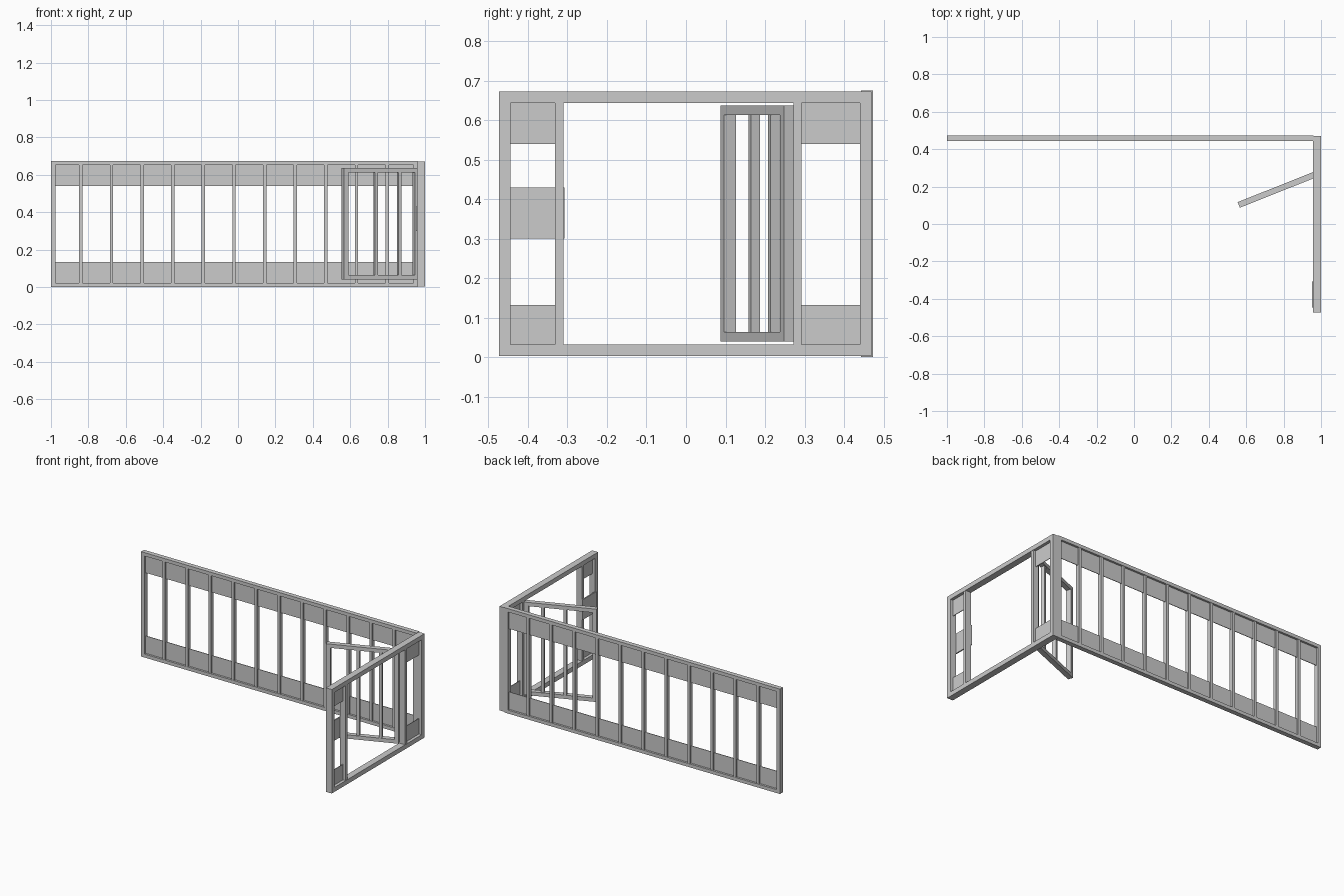
import bpy, bmesh
from math import radians
from mathutils import Matrix, Vector

if "Cube" in bpy.data.objects:
    bpy.data.objects.remove(bpy.data.objects["Cube"])


def part(name, boxes, matrix=Matrix()):
    """One object from boxes given as (x0, x1, y0, y1, z0, z1)."""
    bm = bmesh.new()
    for x0, x1, y0, y1, z0, z1 in boxes:
        size = Matrix.Diagonal((x1 - x0, y1 - y0, z1 - z0, 1))
        centre = Matrix.Translation(Vector((x0 + x1, y0 + y1, z0 + z1)) / 2)
        bmesh.ops.create_cube(bm, size=1, matrix=centre @ size)
    mesh = bpy.data.meshes.new(name)
    bm.to_mesh(mesh)
    bm.free()
    obj = bpy.data.objects.new(name, mesh)
    obj.matrix_world = matrix
    bpy.context.collection.objects.link(obj)
    return obj


def frame(a0, a1, b0, b1, z0, z1, post, rail):
    """Rectangular frame running along x: two posts and two rails."""
    return [(a0, a0 + post, b0, b1, z0, z1), (a1 - post, a1, b0, b1, z0, z1),
            (a0 + post, a1 - post, b0, b1, z0, z0 + rail),
            (a0 + post, a1 - post, b0, b1, z1 - rail, z1)]


# long back wall
part("back_wall_frame", frame(-1.0, 0.96, 0.443, 0.473, 0.0, 0.675, 0.023, 0.022))
studs = [-0.84 + 0.1637 * i for i in range(11)]
part("back_wall_studs", [(x - 0.009, x + 0.009, 0.445, 0.471, 0.022, 0.653) for x in studs])
edges = [-0.986] + studs + [0.946]
for name, z0, z1 in (("lower", 0.022, 0.134), ("upper", 0.54, 0.653)):
    part("back_wall_%s_panels" % name,
         [(a + 0.009, b - 0.009, 0.456, 0.460, z0, z1) for a, b in zip(edges, edges[1:])])

# short right wall, drawn along x and turned to run along y
turn = Matrix.Translation((0.978, 0, 0)) @ Matrix.Rotation(radians(90), 4, "Z")
part("side_wall_frame", frame(-0.473, 0.470, -0.021, 0.021, 0.003, 0.672, 0.029, 0.029), turn)
part("door_jambs", [(-0.332, -0.310, -0.019, 0.019, 0.032, 0.643),
                    (0.272, 0.293, -0.019, 0.019, 0.032, 0.643)], turn)
part("side_wall_panels", [(a, b, -0.002, 0.002, z0, z1)
                          for a, b in ((-0.444, -0.332), (0.293, 0.441))
                          for z0, z1 in ((0.032, 0.132), (0.54, 0.643))], turn)
part("latch_plate", [(-0.446, -0.308, 0.019, 0.027, 0.30, 0.43)], turn)

# open door, swung inwards from the rear jamb
swing = Matrix.Translation((0.56, 0.102, 0)) @ Matrix.Rotation(radians(21.7), 4, "Z")
part("door_frame", frame(0.0, 0.435, -0.016, 0.016, 0.04, 0.637, 0.026, 0.024), swing)
part("door_bars", [(u - 0.009, u + 0.009, -0.012, 0.012, 0.064, 0.613)
                   for u in (0.19, 0.325)], swing)
